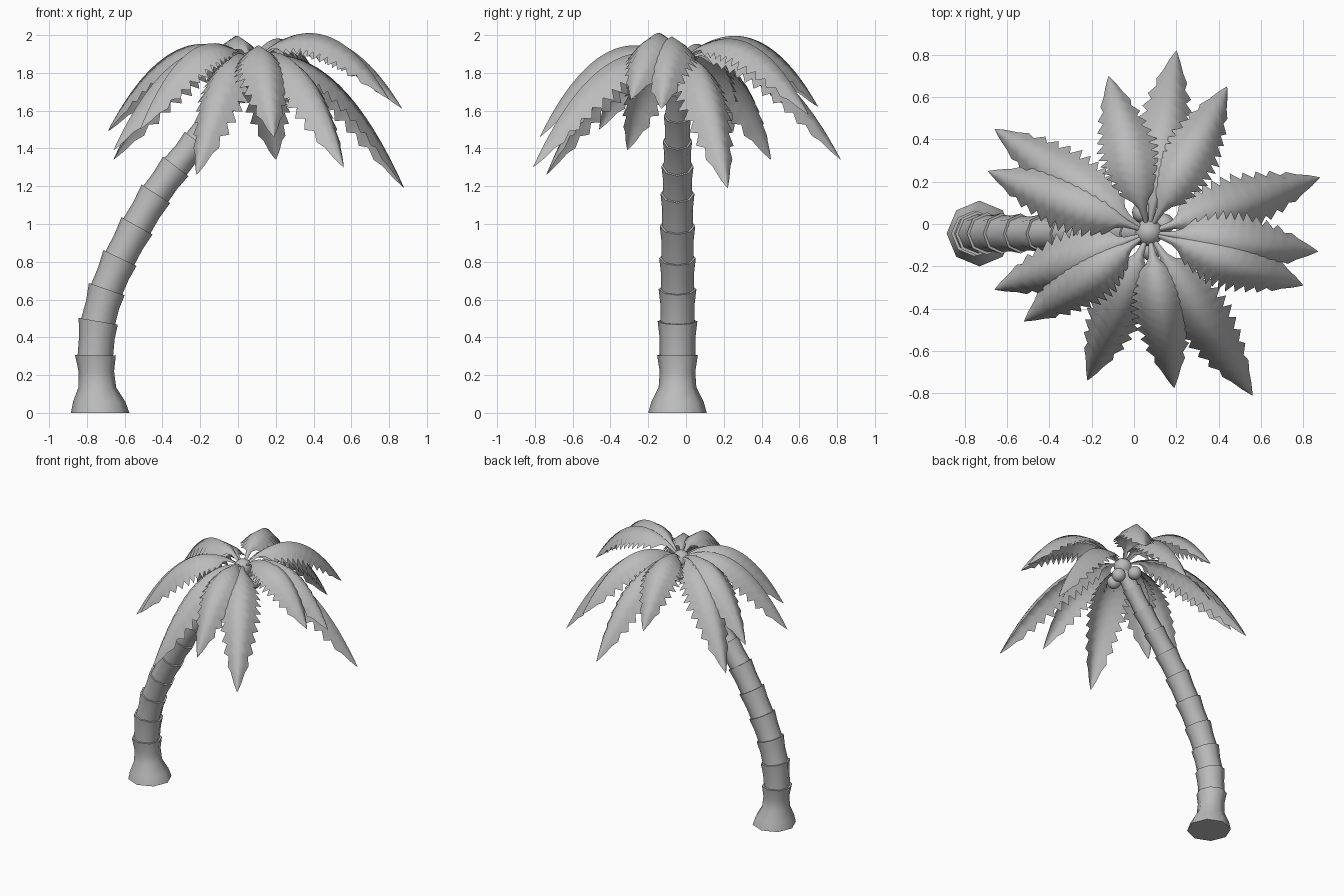
import bpy, bmesh, math
from mathutils import Vector

if "Cube" in bpy.data.objects:
    bpy.data.objects.remove(bpy.data.objects["Cube"])

grey = bpy.data.materials.new("plain grey")
grey.diffuse_color = (0.5, 0.5, 0.5, 1)
grey.use_nodes = True
grey.node_tree.nodes["Principled BSDF"].inputs["Base Color"].default_value = grey.diffuse_color
CX, CY = 0.07, -0.04


def finish(name, bm, angle):
    bmesh.ops.recalc_face_normals(bm, faces=bm.faces)
    me = bpy.data.meshes.new(name)
    bm.to_mesh(me)
    bm.free()
    me.materials.append(grey)
    ob = bpy.data.objects.new(name, me)
    bpy.context.collection.objects.link(ob)
    bpy.ops.object.select_all(action='DESELECT')
    ob.select_set(True)
    bpy.context.view_layer.objects.active = ob
    bpy.ops.object.shade_smooth_by_angle(angle=math.radians(angle))
    return ob


def lerp_table(table, t):
    for (a, va), (b, vb) in zip(table, table[1:]):
        if t <= b:
            return va + (vb - va) * (t - a) / (b - a)
    return table[-1][1]


# Trunk: eight-sided stacked flared segments along a leaning centre line
joints = [(-0.73, 0, 0.155), (-0.755, 0.305, 0.108), (-0.74, 0.485, 0.105),
          (-0.695, 0.655, 0.100), (-0.625, 0.82, 0.097), (-0.535, 0.99, 0.094),
          (-0.435, 1.16, 0.09), (-0.33, 1.305, 0.085), (-0.22, 1.44, 0.078),
          (-0.115, 1.575, 0.073), (-0.015, 1.71, 0.067), (0.07, 1.84, 0.06)]
bm = bmesh.new()
rows = []


def ring(x, z, r, tangent):
    side = Vector((tangent[1], 0, -tangent[0])).normalized()
    c = Vector((x, -0.045, z))
    rows.append([bm.verts.new(c + r * (side * math.cos(k * math.pi / 4)
                 + Vector((0, 1, 0)) * math.sin(k * math.pi / 4))) for k in range(8)])


def tangent_at(i):
    if i == 0:
        return (0, 1)
    a, b = joints[max(i - 1, 0)], joints[min(i + 1, len(joints) - 1)]
    return (b[0] - a[0], b[1] - a[1]) if i > 1 else (0.02, 1)


# Flared foot
for x, z, r in [(-0.73, 0, 0.155), (-0.735, 0.06, 0.138), (-0.745, 0.135, 0.1),
                (-0.75, 0.22, 0.094)]:
    ring(x, z, r, (0, 1))
ring(*joints[1], tangent_at(1))
# Segments with a small lip at each joint
for i in range(1, len(joints) - 1):
    (x0, z0, r0), (x1, z1, r1) = joints[i], joints[i + 1]
    t0, t1 = tangent_at(i), tangent_at(i + 1)
    ring(x0, z0, r0 * 0.87, t0)
    ring((x0 + x1) / 2, (z0 + z1) / 2, r1 * 0.9, (t0[0] + t1[0], t0[1] + t1[1]))
    ring(x1, z1, r1, t1)
for a, b in zip(rows, rows[1:]):
    for k in range(8):
        bm.faces.new((a[k], a[(k + 1) % 8], b[(k + 1) % 8], b[k]))
bm.faces.new(rows[0])
bm.faces.new(rows[-1])
finish("trunk", bm, 60)


# Crown bulb and coconuts
def ball(name, loc, r):
    bm = bmesh.new()
    bmesh.ops.create_uvsphere(bm, u_segments=12, v_segments=8, radius=r)
    bmesh.ops.translate(bm, verts=bm.verts, vec=loc)
    finish(name, bm, 60)


ball("crown_bulb", (CX, CY, 1.85), 0.065)
ball("coconut_1", (0.14, 0.0, 1.74), 0.05)
ball("coconut_2", (0.04, 0.055, 1.77), 0.05)
ball("coconut_3", (0.08, -0.125, 1.76), 0.05)

# Fronds: arched tent-shaped leaves with saw-tooth edges
WIDTH = [(0, 0.008), (0.1, 0.02), (0.2, 0.10), (0.38, 0.14), (0.6, 0.145),
         (0.8, 0.105), (0.93, 0.05), (1, 0.0)]
TEETH = 11


def frond(name, tip):
    d = Vector((tip[0] - CX, tip[1] - CY, 0))
    length = d.length
    d.normalize()
    side = Vector((-d.y, d.x, 0))
    up = Vector((0, 0, 1))
    p0 = (0.03, 1.88)
    p1 = (0.56 * length, 2.2 - (1.61 - tip[2]) * 0.5)
    p2 = (length, tip[2])

    def at(t):
        s = 1 - t
        r, z = [s * s * a + 2 * s * t * b + t * t * c for a, b, c in zip(p0, p1, p2)]
        dr, dz = [s * (b - a) + t * (c - b) for a, b, c in zip(p0, p1, p2)]
        normal = (d * -dz + up * dr).normalized()
        return Vector((CX, CY, 0)) + d * r + up * z, normal

    # notch and point of each tooth, then a smooth tip
    steps = [(0, 1), (0.1, 1)]
    for i in range(TEETH):
        t = 0.14 + 0.76 * i / TEETH
        steps += [(t, 0.74), (t + 0.76 * 0.7 / TEETH, 1.03)]
    steps += [(0.91, 0.85), (0.96, 0.95), (0.99, 1.1)]
    bm = bmesh.new()
    prev = None
    for t, f in steps:
        p, n = at(t)
        w = lerp_table(WIDTH, t) * f
        row = [bm.verts.new(p + side * (w * u) - n * (w * h))
               for u, h in [(-1, 0.85), (-0.55, 0.36), (0, 0), (0.55, 0.36), (1, 0.85)]]
        if prev:
            for k in range(4):
                bm.faces.new((prev[k], prev[k + 1], row[k + 1], row[k]))
        prev = row
    end = bm.verts.new(at(1)[0])
    for k in range(4):
        bm.faces.new((prev[k], prev[k + 1], end))
    finish(name, bm, 75)


tips = [(0.20, 0.82, 1.34), (0.44, 0.65, 1.58), (-0.12, 0.70, 1.62),
        (-0.66, 0.45, 1.34), (-0.69, 0.25, 1.49), (-0.66, -0.31, 1.39),
        (-0.52, -0.46, 1.50), (-0.22, -0.74, 1.26), (0.19, -0.775, 1.46),
        (0.56, -0.81, 1.30), (0.80, -0.29, 1.66), (0.87, -0.13, 1.61),
        (0.88, 0.22, 1.19)]
for i, tip in enumerate(tips):
    frond(f"frond_{i + 1}", tip)
